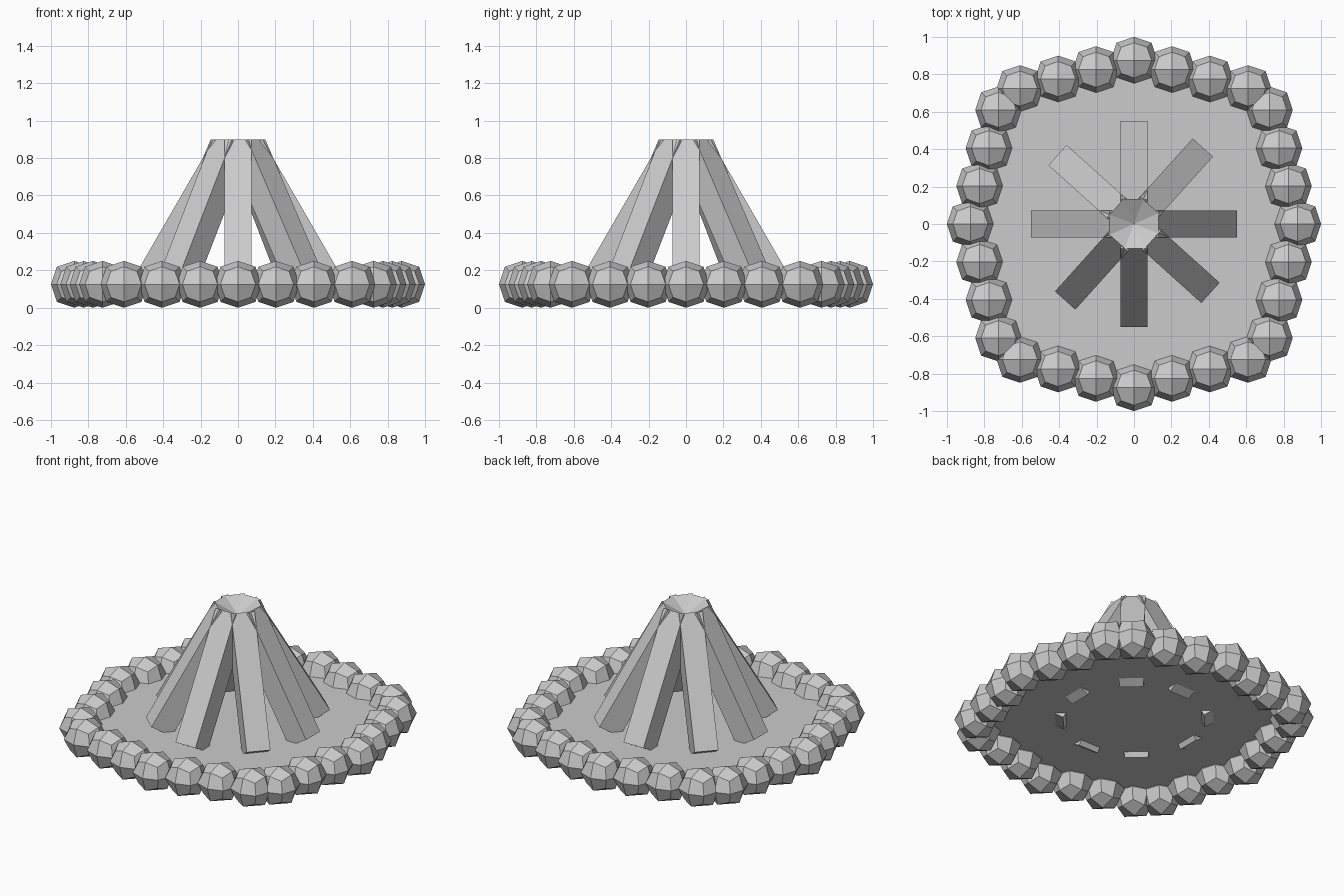
import bpy, bmesh
from math import radians, atan2
from mathutils import Matrix, Vector

if "Cube" in bpy.data.objects:
    bpy.data.objects.remove(bpy.data.objects["Cube"])


def add_object(name, bm):
    mesh = bpy.data.meshes.new(name)
    bm.to_mesh(mesh)
    bm.free()
    obj = bpy.data.objects.new(name, mesh)
    bpy.context.collection.objects.link(obj)
    return obj


# Ring layout: a quarter of the stones, turned four times
R = 0.125
quarter = [(0.875, 0.0), (0.825, 0.203), (0.775, 0.406), (0.724, 0.61),
           (0.61, 0.724), (0.406, 0.775), (0.203, 0.825)]
centres = []
for k in range(4):
    turn = Matrix.Rotation(radians(90 * k), 3, 'Z')
    centres += [turn @ Vector((x, y, R)) for x, y in quarter]

# Stones: cubes subdivided once into chunky faceted balls
for i, c in enumerate(centres):
    bm = bmesh.new()
    bmesh.ops.create_cube(bm, size=2 * R)
    stone = add_object(f"ring_stone_{i + 1}", bm)
    stone.location = c
    sub = stone.modifiers.new("facets", 'SUBSURF')
    sub.subdivision_type = 'CATMULL_CLARK'
    sub.levels = sub.render_levels = 1
    sub.use_limit_surface = False

# Ground: one flat sheet passing through the stone centres
bm = bmesh.new()
bm.faces.new([bm.verts.new((c.x, c.y, 0.13)) for c in centres])
add_object("ash_bed", bm)

# Logs: square beams leaning to the middle, in two crossed sets of four
WIDTH, LENGTH, LEAN = 0.146, 0.84, radians(30)
for i in range(8):
    angle = 90 * (i // 2) + 48 * (i % 2)
    bm = bmesh.new()
    bmesh.ops.create_cube(bm, size=1)
    bmesh.ops.scale(bm, vec=(WIDTH, WIDTH, LENGTH), verts=bm.verts)
    place = (Matrix.Rotation(radians(angle), 4, 'Z')
             @ Matrix.Translation((0.277, 0, 0.50))
             @ Matrix.Rotation(-LEAN, 4, 'Y'))
    bmesh.ops.transform(bm, matrix=place, verts=bm.verts)
    add_object(f"leaning_log_{i + 1}", bm)
